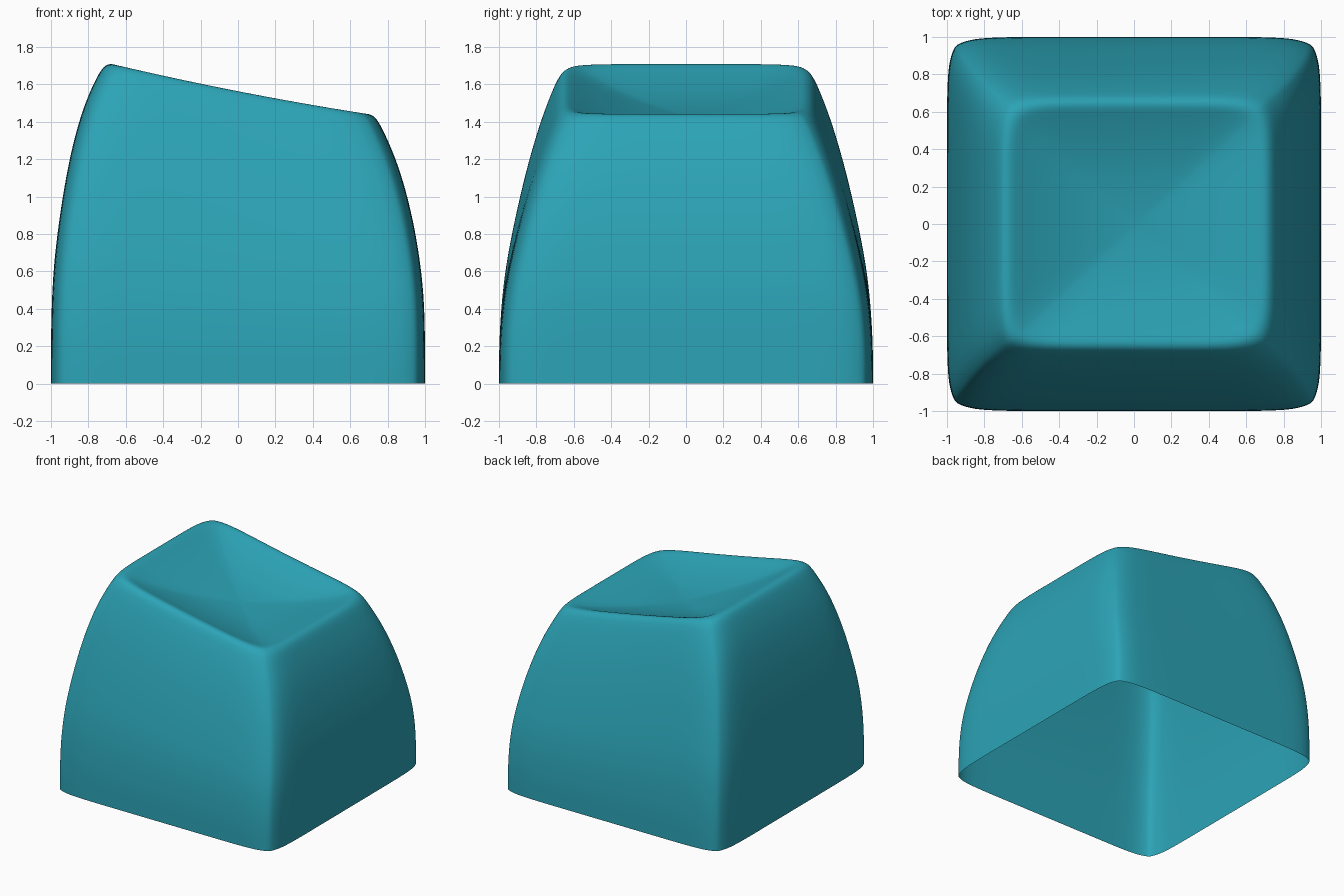
import bpy, bmesh, math

if "Cube" in bpy.data.objects:
    bpy.data.objects.remove(bpy.data.objects["Cube"])

SEG = 12          # segments per side of each ring
DISH = 0.13       # depth of the scooped top

# Wall levels: height fraction, left x, right x, half depth y, squareness
LEVELS = [
    (0.00, -1.000, 1.000, 1.000, 14),
    (0.10, -1.000, 1.000, 1.000, 14),
    (0.20, -0.998, 0.999, 0.993, 14),
    (0.30, -0.991, 0.995, 0.979, 13.5),
    (0.40, -0.977, 0.985, 0.956, 13),
    (0.55, -0.942, 0.956, 0.905, 12),
    (0.70, -0.895, 0.910, 0.845, 11),
    (0.83, -0.836, 0.853, 0.782, 10),
    (0.92, -0.776, 0.795, 0.729, 9),
    (0.97, -0.735, 0.757, 0.694, 9),
    (0.993, -0.706, 0.731, 0.670, 8.5),
    (1.002, -0.665, 0.694, 0.635, 8.5),
]
DISH_SCALES = [0.92, 0.8, 0.6, 0.4, 0.2]


def top_height(x):
    """Slanted, slightly sagging rim height."""
    return 1.565 - 0.196 * x + 0.03 * x * x


def unit_ring(n):
    """Rounded square with bowed sides, points gathered near the corners."""
    pts = []
    for side in range(4):
        for i in range(SEG):
            u, v = 1.0, math.sin(math.pi / 2 * (2 * i / SEG - 1))
            for _ in range(side):
                u, v = -v, u
            k = (abs(u) ** n + abs(v) ** n) ** (-1 / n)
            pts.append((u * k, v * k))
    return pts


bm = bmesh.new()
rings = []


def add_ring(level, scale=1.0):
    f, xl, xr, hy, n = level
    cx, hx = (xl + xr) / 2, (xr - xl) / 2
    ring = []
    for u, v in unit_ring(n):
        x, y = cx + hx * u * scale, hy * v * scale
        z = f * top_height(x) - DISH * (1 - scale * scale)
        ring.append(bm.verts.new((x, y, z)))
    rings.append(ring)


# Curved walls, then the scooped top
for level in LEVELS:
    add_ring(level)
for s in DISH_SCALES:
    add_ring(LEVELS[-1], s)

for a, b in zip(rings, rings[1:]):
    for i in range(len(a)):
        j = (i + 1) % len(a)
        bm.faces.new((a[i], a[j], b[j], b[i]))

# Centre of the scoop
cx = (LEVELS[-1][1] + LEVELS[-1][2]) / 2
centre = bm.verts.new((cx, 0, top_height(cx) - DISH))
last = rings[-1]
for i in range(len(last)):
    bm.faces.new((last[i], last[(i + 1) % len(last)], centre))

for face in bm.faces:
    face.smooth = True
mesh = bpy.data.meshes.new("keycap_shell")
bm.to_mesh(mesh)
bm.free()

# Open-bottomed shell
cap = bpy.data.objects.new("keycap_shell", mesh)
bpy.context.collection.objects.link(cap)
sub = cap.modifiers.new("smooth", 'SUBSURF')
sub.levels = sub.render_levels = 2

mat = bpy.data.materials.new("teal")
mat.diffuse_color = (0.025, 0.37, 0.47, 1)
mat.use_nodes = True
mat.node_tree.nodes["Principled BSDF"].inputs["Base Color"].default_value = mat.diffuse_color
mesh.materials.append(mat)
